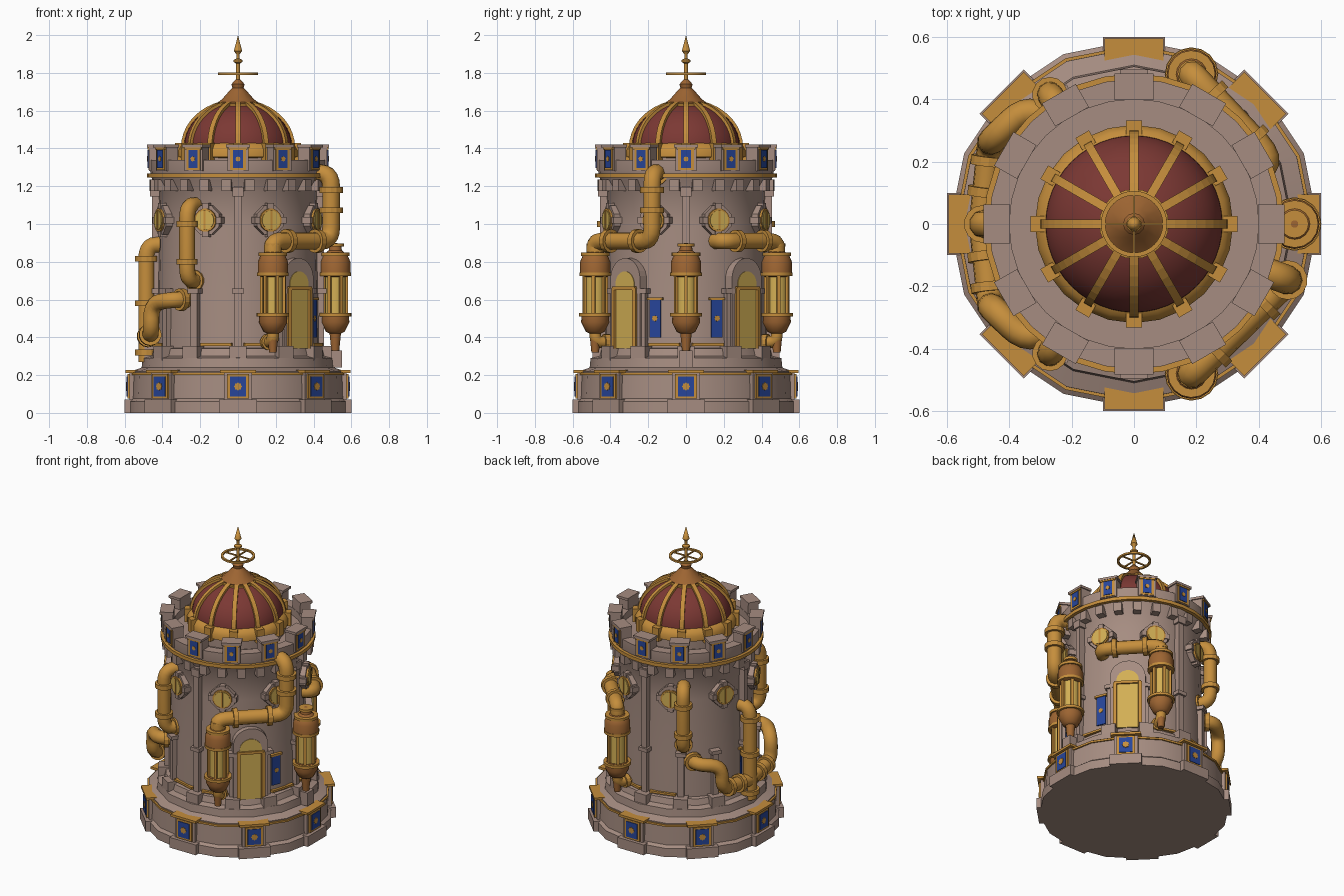
import bpy, bmesh, math
from mathutils import Matrix, Vector

if "Cube" in bpy.data.objects:
    bpy.data.objects.remove(bpy.data.objects["Cube"])


def material(name, *rgb):
    m = bpy.data.materials.new(name)
    m.use_nodes = True
    m.diffuse_color = (*rgb, 1)
    m.node_tree.nodes["Principled BSDF"].inputs["Base Color"].default_value = (*rgb, 1)
    return m


STONE = material("pinkish stone", .38, .265, .22)
GOLD = material("warm gold", .56, .27, .045)
COPPER = material("aged copper", .34, .13, .032)
RED = material("dome red", .2, .04, .034)
BLUE = material("banner blue", .02, .06, .32)
GLASS = material("yellow glass", .65, .43, .09)

CARDINALS = [0, 90, 180, 270]
EIGHTHS = [i * 45 for i in range(8)]
TWELFTHS = [i * 30 for i in range(12)]


def finish(name, bm, mat, smooth=False):
    bmesh.ops.remove_doubles(bm, verts=bm.verts, dist=1e-5)
    bmesh.ops.recalc_face_normals(bm, faces=bm.faces)
    me = bpy.data.meshes.new(name)
    bm.to_mesh(me)
    bm.free()
    return link(name, me, mat, smooth)


def link(name, me, mat, smooth=False):
    me.materials.clear()
    me.materials.append(mat)
    ob = bpy.data.objects.new(name, me)
    bpy.context.collection.objects.link(ob)
    if smooth:
        bpy.ops.object.select_all(action='DESELECT')
        ob.select_set(True)
        bpy.context.view_layer.objects.active = ob
        bpy.ops.object.shade_smooth_by_angle(angle=math.radians(40))
    return ob


def place(angle, r, z):
    return Matrix.Rotation(math.radians(angle), 4, 'Z') @ Matrix.Translation((r, 0, z))


def polar(angle, r, z):
    return place(angle, r, z).translation


def boxes(name, mat, angles, r, z, depth, width, height, rolls=(0,)):
    """Blocks repeated round the tower, facing outward."""
    bm = bmesh.new()
    for a in angles:
        for roll in rolls:
            m = place(a, r, z) @ Matrix.Rotation(math.radians(roll), 4, 'X')
            bmesh.ops.create_cube(bm, size=1, matrix=m @ Matrix.Diagonal((depth, width, height, 1)))
    return finish(name, bm, mat)


def lathe(name, mat, profile, angles=(0,), r=0, steps=32):
    bm = bmesh.new()
    for a in angles:
        vs = [bm.verts.new((p, 0, z)) for p, z in profile]
        es = [bm.edges.new(e) for e in zip(vs, vs[1:])]
        out = bmesh.ops.spin(bm, geom=vs + es, cent=(0, 0, 0), axis=(0, 0, 1),
                             angle=math.tau, steps=steps, use_duplicate=False)
        new = {v for v in bm.verts if not v.tag}
        bmesh.ops.transform(bm, matrix=place(a, r, 0), verts=list(new))
        for v in new:
            v.tag = True
    return finish(name, bm, mat, True)


def discs(name, mat, angles, r, z, radius, depth, sides):
    """Short cylinders lying on the wall, axis pointing outward."""
    bm = bmesh.new()
    for a in angles:
        m = place(a, r, z) @ Matrix.Rotation(math.pi / 2, 4, 'Y') @ Matrix.Rotation(math.pi / sides, 4, 'Z')
        bmesh.ops.create_cone(bm, cap_ends=True, segments=sides, radius1=radius,
                              radius2=radius, depth=depth, matrix=m)
    return finish(name, bm, mat)


def pipe(name, points, radius, flanges=(), bend=.075):
    """Tube with rounded corners; flanges are (segment, fraction) pairs."""
    pts = [Vector(p) for p in points]
    path = [pts[0]]
    for a, b, c in zip(pts, pts[1:], pts[2:]):
        s = b + (a - b).normalized() * min(bend, (a - b).length / 2)
        e = b + (c - b).normalized() * min(bend, (c - b).length / 2)
        path += [s * (1 - t) ** 2 + b * 2 * t * (1 - t) + e * t * t for t in (0, .2, .4, .6, .8, 1)]
    path.append(pts[-1])
    cu = bpy.data.curves.new(name, 'CURVE')
    cu.dimensions, cu.bevel_depth, cu.bevel_resolution, cu.use_fill_caps = '3D', radius, 3, True
    sp = cu.splines.new('POLY')
    sp.points.add(len(path) - 1)
    for q, p in zip(sp.points, path):
        q.co = (*p, 1)
    tmp = bpy.data.objects.new("tmp", cu)
    me = bpy.data.meshes.new_from_object(tmp)
    bpy.data.objects.remove(tmp)
    link(name, me, GOLD, True)
    bm = bmesh.new()
    for i, f in flanges:
        d = pts[i + 1] - pts[i]
        m = Matrix.Translation(pts[i].lerp(pts[i + 1], f)) @ d.to_track_quat('Z', 'Y').to_matrix().to_4x4()
        bmesh.ops.create_cone(bm, cap_ends=True, segments=14, radius1=radius * 1.35,
                              radius2=radius * 1.35, depth=.03, matrix=m)
    finish(name + "_flanges", bm, GOLD)


def plaques(name, angles, r, z, w, h, framed=True):
    """Blue plates with a gold frame and a gold star."""
    if framed:
        boxes(name + "_frame", GOLD, angles, r, z, .02, w + .03, h + .025)
    boxes(name + "_field", BLUE, angles, r + .01, z, .008, w, h)
    boxes(name + "_star", GOLD, angles, r + .014, z, .006, w * .38, w * .38, (0, 45))


# Stepped base
lathe("base", STONE, [(0, 0), (.59, 0), (.59, .06), (.57, .075), (.565, .22), (.51, .24),
                      (.505, .29), (.465, .3), (.455, .34), (.40, .35)], steps=16)
boxes("base_foot_blocks", STONE, EIGHTHS, .56, .035, .08, .2, .07)
boxes("base_pedestals", STONE, EIGHTHS, .545, .145, .06, .15, .15)
boxes("base_caps", GOLD, EIGHTHS, .55, .22, .09, .19, .016)
plaques("base_plaque", EIGHTHS, .576, .14, .085, .105)
lathe("base_trim", GOLD, [(.56, .2), (.575, .2), (.575, .213), (.56, .213)], steps=16)

# Tower wall, cornice and parapet
lathe("tower_wall", STONE, [(.43, .33), (.425, .6), (.415, 1.0), (.42, 1.18), (.455, 1.235),
                            (.465, 1.28), (.465, 1.34), (.40, 1.34), (.40, 1.29), (0, 1.29)])
boxes("corbels", STONE, [i * 15 + 7.5 for i in range(24)], .445, 1.205, .05, .05, .06)
lathe("cornice_trim", GOLD, [(.46, 1.245), (.482, 1.245), (.482, 1.268), (.46, 1.268)])
boxes("merlons", STONE, TWELFTHS, .435, 1.345, .07, .11, .13)
boxes("merlon_caps", STONE, TWELFTHS, .44, 1.412, .085, .125, .016)
boxes("merlon_gold_edges", GOLD, TWELFTHS, .474, 1.4, .012, .1, .012)
plaques("merlon_plaque", TWELFTHS, .464, 1.345, .055, .095)

# Pilasters and panel posts
posts = [c + d for c in CARDINALS for d in (-31, 31)]
boxes("pilasters", STONE, CARDINALS, .43, .77, .05, .035, .86)
boxes("pilaster_capitals", STONE, CARDINALS, .435, 1.17, .06, .06, .05)
boxes("panel_posts", STONE, posts, .43, .49, .05, .04, .31)
boxes("post_caps", STONE, posts + CARDINALS, .435, .645, .065, .065, .025)
boxes("post_feet", STONE, posts + CARDINALS, .455, .305, .08, .09, .1)
sills = [c + d for c in CARDINALS for d in (-15.5, 15.5)]
boxes("panel_sills", GOLD, sills, .428, .362, .03, .17, .014)
plaques("wall_banner", [-22, 22, 180], .424, .5, .062, .2, False)
boxes("banner_rods", GOLD, [-22, 22, 180], .434, .605, .02, .085, .014)

# Arched doorways
boxes("door_surround", STONE, [-45, 45], .42, .53, .07, .22, .38)
discs("door_arch", STONE, [-45, 45], .42, .71, .11, .07, 24)
boxes("door_panel", GLASS, [-45, 45], .455, .51, .008, .14, .34)
discs("door_fanlight", GLASS, [-45, 45], .455, .68, .07, .008, 20)
doors = [a + d for a in (-45, 45) for d in (-9.5, 9.5)]
boxes("door_jambs", GOLD, doors, .465, .5, .025, .022, .32)
boxes("door_lintel", GOLD, [-45, 45], .46, .66, .02, .17, .018)

# Round windows
windows = [a + 22.5 for a in EIGHTHS]
discs("window_frames", STONE, windows, .42, 1.02, .083, .05, 8)
boxes("window_keystones", STONE, windows, .425, 1.02, .055, .035, .18, (0, 90))
discs("window_rims", GOLD, windows, .43, 1.02, .062, .054, 16)
discs("window_glass", GLASS, windows, .455, 1.02, .052, .012, 16)
boxes("window_bars", GOLD, windows, .461, 1.02, .008, .012, .104)

# Hanging lanterns
LAMPS = [-69, 0, 69]
R = .515
lathe("lantern_caps", COPPER, [(0, .9), (.03, .895), (.035, .86), (.065, .835), (.08, .8),
                               (.08, .73), (.06, .72), (0, .72)], LAMPS, R, 16)
lathe("lantern_cups", COPPER, [(0, .53), (.07, .53), (.075, .48), (.05, .43), (.03, .42),
                               (.02, .32), (0, .32)], LAMPS, R, 16)
lathe("lantern_glass", GLASS, [(0, .53), (.055, .53), (.055, .725), (0, .725)], LAMPS, R, 16)
for label, z, rad in (("lower", .51, .086), ("upper", .725, .084), ("top", .83, .076), ("neck", .88, .045)):
    lathe("lantern_ring_" + label, GOLD, [(0, z), (rad, z), (rad, z + .018), (0, z + .018)], LAMPS, R, 16)
bm = bmesh.new()
for a in LAMPS:
    for k in range(6):
        m = place(a, R, .63) @ place(k * 60, .06, 0)
        bmesh.ops.create_cube(bm, size=1, matrix=m @ Matrix.Diagonal((.016, .018, .2, 1)))
finish("lantern_bars", bm, GOLD)
boxes("lantern_foot", STONE, [0], R, .285, .07, .07, .09)
for a, side in ((-69, "front"), (69, "back")):
    pipe(side + "_lantern_drain", [polar(a, R, .45), polar(a, R, .375), polar(a, .41, .375)], .032, [(1, .6)], .04)

# Pipework
pipe("tall_supply_pipe", [polar(-20, .4, 1.27), polar(-20, .525, 1.27), polar(-20, .525, .91),
                          polar(-69, R, .91), polar(-69, R, .85)], .047,
     [(0, .3), (1, .25), (1, .55), (2, .25), (2, .75)])
pipe("short_supply_pipe", [polar(22, .38, .91), polar(24, .49, .91), polar(69, R, .91),
                           polar(69, R, .85)], .044, [(1, .25), (1, .75)])
pipe("side_riser", [polar(180, .38, .89), polar(180, .485, .89), polar(180, .485, .27)], .045,
     [(1, .12), (1, .5), (1, .92)])
for s, side in ((-1, "front"), (1, "back")):
    a = s * 123
    pipe(side + "_wall_pipe", [polar(a, .38, 1.1), polar(a, .495, 1.1), polar(a, .495, .7),
                               polar(a, .38, .7)], .042, [(1, .25), (1, .75), (2, .7)])
    pipe(side + "_elbow_pipe", [polar(s * 129, .4, .6), polar(s * 132, .51, .6), polar(s * 150, .53, .58),
                                polar(s * 150, .53, .42), polar(s * 178, .485, .4)], .044,
         [(0, .55), (3, .25), (3, .65)])

# Dome on its drum
lathe("dome_drum", STONE, [(.3, 1.28), (.3, 1.4), (0, 1.4)], steps=12)
lathe("drum_trim", GOLD, [(.29, 1.35), (.318, 1.355), (.318, 1.39), (.3, 1.42), (.28, 1.43)], steps=24)
boxes("drum_brackets", GOLD, TWELFTHS, .31, 1.385, .045, .05, .09)
ARC = [math.radians(t) for t in range(0, 81, 8)]
lathe("dome", RED, [(.285 * math.cos(t), 1.41 + .235 * math.sin(t)) for t in ARC], steps=48)
bm = bmesh.new()
for a in TWELFTHS:
    rows = [[bm.verts.new(place(a, 0, 0) @ Vector((.293 * math.cos(t), y, 1.41 + .243 * math.sin(t))))
             for y in (-.014, .014)] for t in ARC]
    for (p, q), (u, v) in zip(rows, rows[1:]):
        bm.faces.new((p, q, v, u))
ribs = finish("dome_ribs", bm, GOLD)
mod = ribs.modifiers.new("thickness", 'SOLIDIFY')
mod.thickness, mod.offset = .016, 0

# Finial
lathe("finial_cap", COPPER, [(.1, 1.62), (.105, 1.645), (.085, 1.66), (.05, 1.7), (.03, 1.72),
                             (.035, 1.74), (.012, 1.765), (0, 1.765)], steps=12)
lathe("finial_collar", GOLD, [(.09, 1.615), (.112, 1.62), (.112, 1.636), (.09, 1.64)], steps=24)
lathe("finial_rod", GOLD, [(.01, 1.74), (.01, 1.85), (.025, 1.858), (.025, 1.868), (.009, 1.876),
                           (.009, 1.9), (.022, 1.915), (0, 2.0)], steps=12)
lathe("finial_hoop", GOLD, [(.092, 1.79), (.106, 1.79), (.106, 1.802), (.092, 1.802), (.092, 1.79)], steps=32)
boxes("finial_spokes", GOLD, [0, 90], 0, 1.796, .19, .008, .008)
